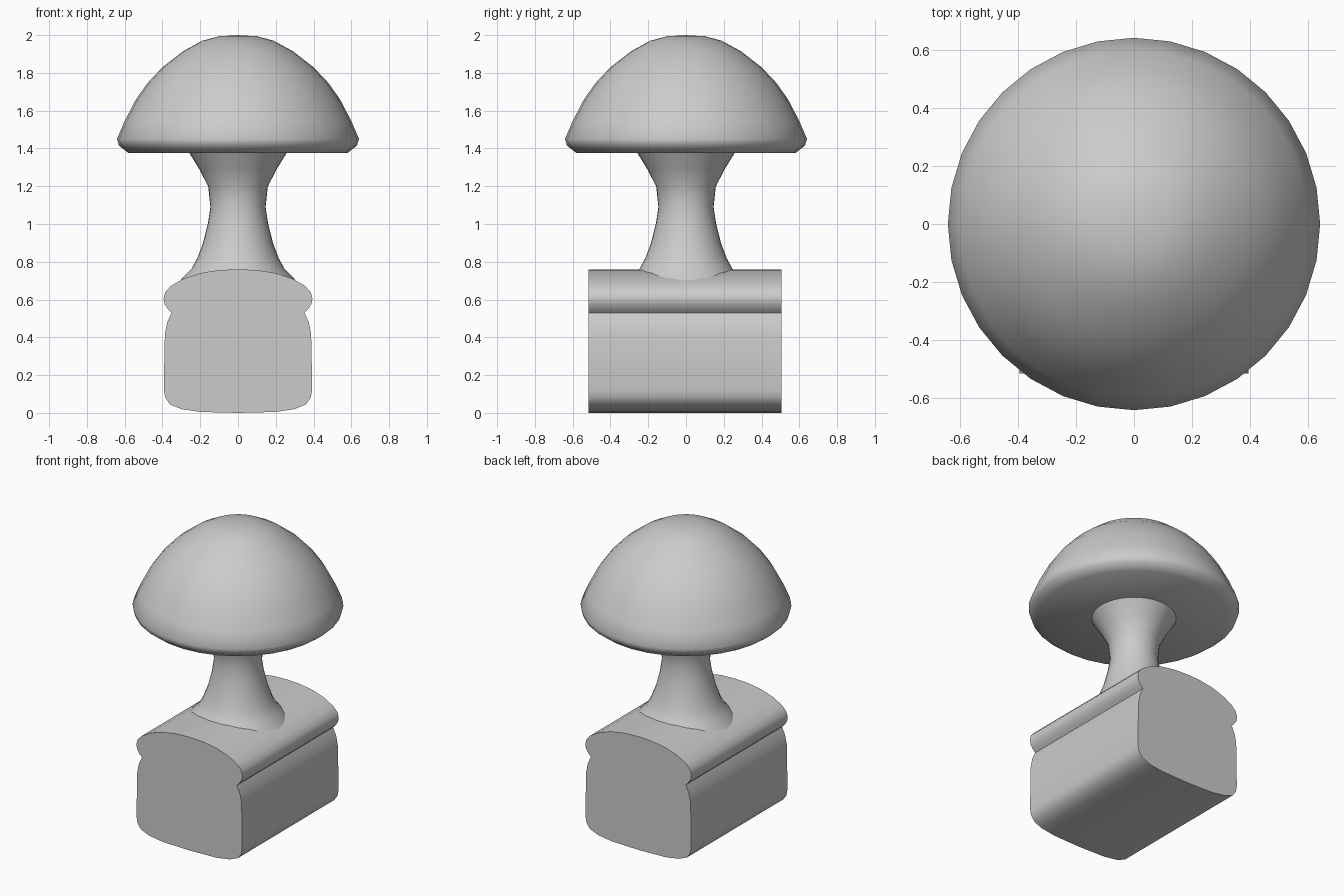
import bpy, bmesh, math

if "Cube" in bpy.data.objects:
    bpy.data.objects.remove(bpy.data.objects["Cube"])

grey = bpy.data.materials.new("plain grey")
grey.diffuse_color = (0.6, 0.6, 0.6, 1)
grey.use_nodes = True
grey.node_tree.nodes["Principled BSDF"].inputs["Base Color"].default_value = grey.diffuse_color


def finish(name, bm, angle):
    bmesh.ops.recalc_face_normals(bm, faces=bm.faces)
    me = bpy.data.meshes.new(name)
    bm.to_mesh(me)
    bm.free()
    ob = bpy.data.objects.new(name, me)
    bpy.context.collection.objects.link(ob)
    me.materials.append(grey)
    bpy.ops.object.select_all(action='DESELECT')
    ob.select_set(True)
    bpy.context.view_layer.objects.active = ob
    bpy.ops.object.shade_smooth_by_angle(angle=math.radians(angle))
    return ob


def lathe(name, profile, angle, sides=32):
    """Spin a (radius, height) profile around the z axis."""
    bm = bmesh.new()
    verts = [bm.verts.new((r, 0, z)) for r, z in profile]
    edges = [bm.edges.new(p) for p in zip(verts, verts[1:])]
    bmesh.ops.spin(bm, geom=verts + edges, cent=(0, 0, 0), axis=(0, 0, 1),
                   angle=math.tau, steps=sides)
    bmesh.ops.remove_doubles(bm, verts=bm.verts, dist=1e-4)
    return finish(name, bm, angle)


# Base block: mirrored half section extruded front to back
half = [(0, 0), (0.2, 0.005), (0.3, 0.02), (0.36, 0.045), (0.385, 0.08),
        (0.392, 0.12), (0.39, 0.3), (0.387, 0.42), (0.375, 0.48),
        (0.352, 0.53), (0.37, 0.548), (0.388, 0.575), (0.394, 0.605),
        (0.385, 0.64), (0.355, 0.672), (0.29, 0.71), (0.2, 0.74),
        (0.1, 0.756), (0, 0.76)]
section = half + [(-x, z) for x, z in half[-2:0:-1]]
bm = bmesh.new()
face = bm.faces.new([bm.verts.new((x, -0.515, z)) for x, z in section])
ext = bmesh.ops.extrude_face_region(bm, geom=[face], use_keep_orig=True)
bmesh.ops.translate(bm, vec=(0, 1.02, 0),
                    verts=[v for v in ext["geom"] if isinstance(v, bmesh.types.BMVert)])
finish("base_block", bm, 50)

# Waisted stem, flaring into the block and the cap
lathe("stem", [(0.32, 0.68), (0.295, 0.715), (0.245, 0.765), (0.215, 0.82),
               (0.185, 0.9), (0.16, 1.0), (0.146, 1.09), (0.158, 1.2),
               (0.205, 1.29), (0.26, 1.38)], 60)

# Domed mushroom cap with a flat underside
lathe("cap", [(0, 2.0), (0.1, 1.994), (0.19, 1.97), (0.29, 1.915),
              (0.4, 1.83), (0.48, 1.745), (0.54, 1.66), (0.6, 1.545),
              (0.641, 1.45), (0.63, 1.415), (0.58, 1.376), (0, 1.376)], 75)
